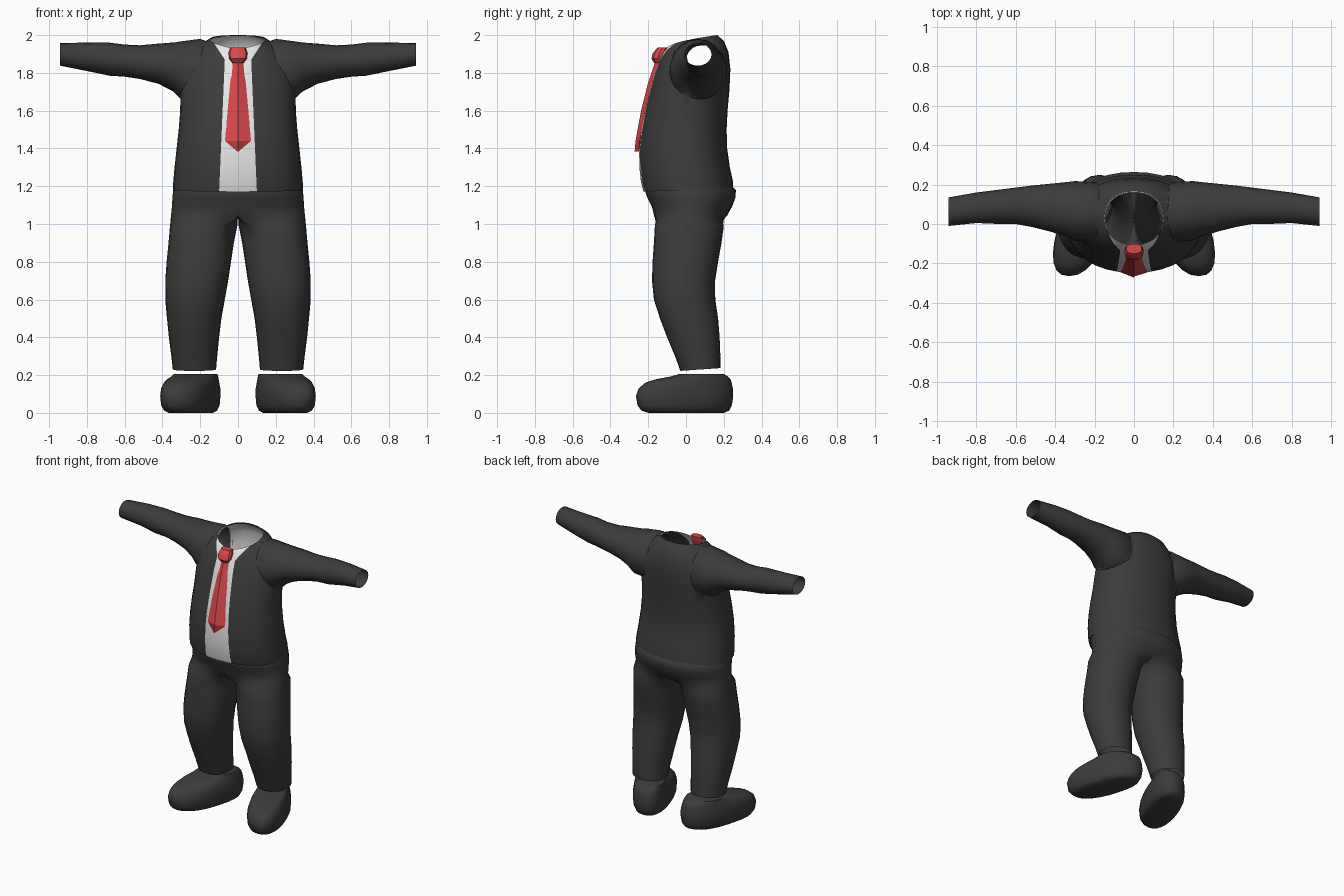
import bpy, bmesh, math
from mathutils import Vector

if "Cube" in bpy.data.objects:
    bpy.data.objects.remove(bpy.data.objects["Cube"])


def material(name, rgb):
    m = bpy.data.materials.new(name)
    m.diffuse_color = (*rgb, 1)
    m.use_nodes = True
    m.node_tree.nodes["Principled BSDF"].inputs["Base Color"].default_value = m.diffuse_color
    return m


DARK = material("charcoal cloth", (0.045, 0.045, 0.045))
WHITE = material("white shirt", (0.8, 0.8, 0.8))
RED = material("red tie", (0.7, 0.065, 0.07))


def finish(name, bm, mats, angle=50):
    bmesh.ops.recalc_face_normals(bm, faces=bm.faces)
    me = bpy.data.meshes.new(name)
    bm.to_mesh(me)
    bm.free()
    for m in mats:
        me.materials.append(m)
    ob = bpy.data.objects.new(name, me)
    bpy.context.collection.objects.link(ob)
    smooth(ob, angle)
    return ob


def smooth(ob, angle):
    bpy.ops.object.select_all(action='DESELECT')
    ob.select_set(True)
    bpy.context.view_layer.objects.active = ob
    bpy.ops.object.shade_smooth_by_angle(angle=math.radians(angle))


def loft(rings, caps=(), cap_index=0):
    """Skin closed rings; caps lists the ring indices to close with a fan."""
    bm = bmesh.new()
    vr = [[bm.verts.new(p) for p in r] for r in rings]
    n = len(vr[0])
    for a, b in zip(vr, vr[1:]):
        for i in range(n):
            j = (i + 1) % n
            bm.faces.new((a[i], a[j], b[j], b[i]))
    for c in caps:
        mid = bm.verts.new(sum((v.co for v in vr[c]), Vector()) / n)
        for i in range(n):
            f = bm.faces.new((vr[c][i], vr[c][(i + 1) % n], mid))
            f.material_index = cap_index
    return bm


def oval(u0, u1, v0, v1, n=24, power=2.0):
    """Superellipse points filling a rectangle."""
    pts = []
    for i in range(n):
        a = -math.pi + 2 * math.pi * i / n
        c, s = math.cos(a), math.sin(a)
        c = math.copysign(abs(c) ** (2 / power), c)
        s = math.copysign(abs(s) ** (2 / power), s)
        pts.append(((u0 + u1) / 2 + (u1 - u0) / 2 * c, (v0 + v1) / 2 + (v1 - v0) / 2 * s))
    return pts


# Jacket body: front z, back z, half width, front y, back y
BODY = [(1.17, 1.18, .345, -.225, .25), (1.22, 1.22, .343, -.238, .25),
        (1.3, 1.3, .336, -.247, .232), (1.4, 1.4, .325, -.248, .218),
        (1.5, 1.5, .314, -.238, .215), (1.6, 1.6, .306, -.218, .22),
        (1.7, 1.71, .305, -.193, .23), (1.79, 1.82, .29, -.168, .235),
        (1.86, 1.91, .245, -.142, .225), (1.9, 1.97, .195, -.122, .2),
        (1.925, 2.0, .15, -.105, .165)]
rings = []
for zf, zb, w, y0, y1 in BODY:
    rings.append([(x, y, zf + (zb - zf) * max(0, (y - y0) / (y1 - y0)) ** .5)
                  for x, y in oval(-w, w, y0, y1, 32, 2.2)])
jacket = finish("jacket", loft(rings, (0, -1), 2), (DARK, WHITE, RED))

# Sleeves: x, bottom z, top z, front y, back y
SLEEVE = [(.12, 1.7, 1.95, -.04, .17), (.2, 1.645, 1.98, -.09, .212),
          (.3, 1.66, 1.967, -.085, .218), (.34, 1.7, 1.961, -.065, .213),
          (.42, 1.742, 1.955, -.04, .205), (.52, 1.768, 1.946, -.015, .195),
          (.6, 1.78, 1.95, 0, .185), (.68, 1.785, 1.96, 0, .175),
          (.8, 1.81, 1.961, .005, .16), (.942, 1.838, 1.957, -.01, .135)]
for s in (-1, 1):
    rings = [[(s * x, y, z) for y, z in oval(y0, y1, z0, z1, 20)]
             for x, z0, z1, y0, y1 in SLEEVE]
    sleeve = finish("sleeve", loft(rings, (0, -1), 2), (DARK, WHITE, RED))
    mod = jacket.modifiers.new("join", 'BOOLEAN')
    mod.operation, mod.solver, mod.object = 'UNION', 'EXACT', sleeve
    bpy.context.view_layer.objects.active = jacket
    bpy.ops.object.modifier_apply(modifier=mod.name)
    bpy.data.objects.remove(sleeve)

# Open the neck, hem and cuffs
bm = bmesh.new()
bm.from_mesh(jacket.data)
bmesh.ops.delete(bm, geom=[f for f in bm.faces if f.material_index == 2], context='FACES')


def cut(co, no, zmin, zmax):
    fs = [f for f in bm.faces if f.calc_center_median().y < .03
          and abs(f.calc_center_median().x) < .22
          and zmin < f.calc_center_median().z < zmax]
    geom = set(fs)
    for f in fs:
        geom.update(f.verts)
        geom.update(f.edges)
    bmesh.ops.bisect_plane(bm, geom=list(geom), plane_co=co, plane_no=no, dist=1e-5)


# Shirt front: cut the opening and lapel lines, then colour between them
cut((0, 0, 1.87), (0, 0, 1), 1.7, 2.0)
for s in (-1, 1):
    cut((s * .1, 0, 1.17), (s * .7, 0, .03), 1.1, 1.87)
    cut((s * .07, 0, 1.87), (s * 1, 0, -.65), 1.87, 2.1)
for f in bm.faces:
    c = f.calc_center_median()
    w = .1 - .03 * (c.z - 1.17) / .7 if c.z < 1.87 else .07 + .65 * (c.z - 1.87)
    f.material_index = 1 if c.y < .03 and abs(c.x) < w else 0

# Collar lining inside the back of the neck
bm.normal_update()
back = [f for f in bm.faces if f.material_index == 0 and f.calc_center_median().z > 1.75
        and f.calc_center_median().y > -.03 and abs(f.calc_center_median().x) < .2]
inner = bm.copy()
keep = {f.index for f in back} if not bm.faces.index_update() else set()
inner.faces.ensure_lookup_table()
inner.faces.index_update()
for v in inner.verts:
    v.co -= v.normal * .006
bmesh.ops.delete(inner, geom=[f for f in inner.faces if f.index not in keep], context='FACES')
for f in inner.faces:
    f.material_index = 0
bm.to_mesh(jacket.data)
bm.free()
jacket.data.materials.pop(index=2)
smooth(jacket, 60)
finish("collar_lining", inner, (WHITE,), 60)


def mirrored(ob):
    mod = ob.modifiers.new("mirror", 'MIRROR')
    mod.use_clip = True


# Trousers: one leg whose upper rings are half sections meeting on the centre line
HIPS = [(1.21, .325, -.2, .235), (1.18, .343, -.218, .264), (1.14, .347, -.205, .262),
        (1.09, .35, -.18, .243), (1.04, .355, -.168, .215)]
LEG = [(.99, .004, .36, -.165, .2), (.9, .022, .368, -.17, .188), (.8, .037, .378, -.177, .17),
       (.7, .052, .385, -.18, .154), (.6, .07, .385, -.17, .155), (.5, .088, .376, -.138, .17),
       (.4, .1, .366, -.1, .178), (.3, .11, .353, -.058, .182), (.23, .116, .345, -.03, .184)]
N = 24
rings = []
for z, w, y0, y1 in HIPS:
    ring = []
    for i in range(N):
        k = -1 + 2 * i / N
        if abs(k) <= .75:
            b = k / .75 * math.pi / 2
            x, t = w * max(0, math.cos(b)) ** .9, math.sin(b)
            x = 0 if abs(k) == .75 else x
        else:
            x, t = 0, math.copysign((1 - abs(k)) / .25, k)
        ring.append((x, (y0 + y1) / 2 + (y1 - y0) / 2 * t, z))
    rings.append(ring)
for z, x0, x1, y0, y1 in LEG:
    tilt = .07 if z < .25 else 0
    rings.append([(x, y, z + tilt * (y - .08)) for x, y in oval(x0, x1, y0, y1, N, 2.15)])
bm = loft(rings)
bmesh.ops.delete(bm, geom=[f for f in bm.faces if all(abs(v.co.x) < 1e-5 for v in f.verts)],
                 context='FACES')
mirrored(finish("trousers", bm, (DARK,), 70))

# Shoes: z, half width, toe y, heel y; toes splay outward
SHOE = [(0, .095, -.2, .2), (.012, .115, -.235, .228), (.04, .128, -.257, .243),
        (.09, .132, -.265, .25), (.13, .13, -.25, .248), (.16, .123, -.215, .242),
        (.178, .117, -.16, .235), (.192, .112, -.085, .222), (.207, .107, -.03, .2)]
rings = [[(.25 - .3 * y + x, y, z) for x, y in oval(-w, w, y0, y1, N, 2.35)]
         for z, w, y0, y1 in SHOE]
mirrored(finish("shoes", loft(rings, (0, -1)), (DARK,), 50))

# Tie blade: z, half width, back y; a centre ridge runs down the front
BLADE = [(1.87, .028, -.137), (1.75, .041, -.178), (1.6, .055, -.216),
         (1.44, .069, -.245), (1.385, .004, -.25)]
rings = [[(-w, y, z), (0, y - .022, z), (w, y, z), (0, y + .012, z)] for z, w, y in BLADE]
finish("tie_blade", loft(rings, (0, -1)), (RED,), 25)

# Tie knot
KNOT = [(1.853, .03, -.17, -.125), (1.875, .047, -.184, -.115),
        (1.905, .05, -.178, -.105), (1.935, .04, -.15, -.1)]
rings = [[(x, y, z) for x, y in oval(-w, w, y0, y1, 10, 2.6)] for z, w, y0, y1 in KNOT]
finish("tie_knot", loft(rings, (0, -1)), (RED,), 35)
